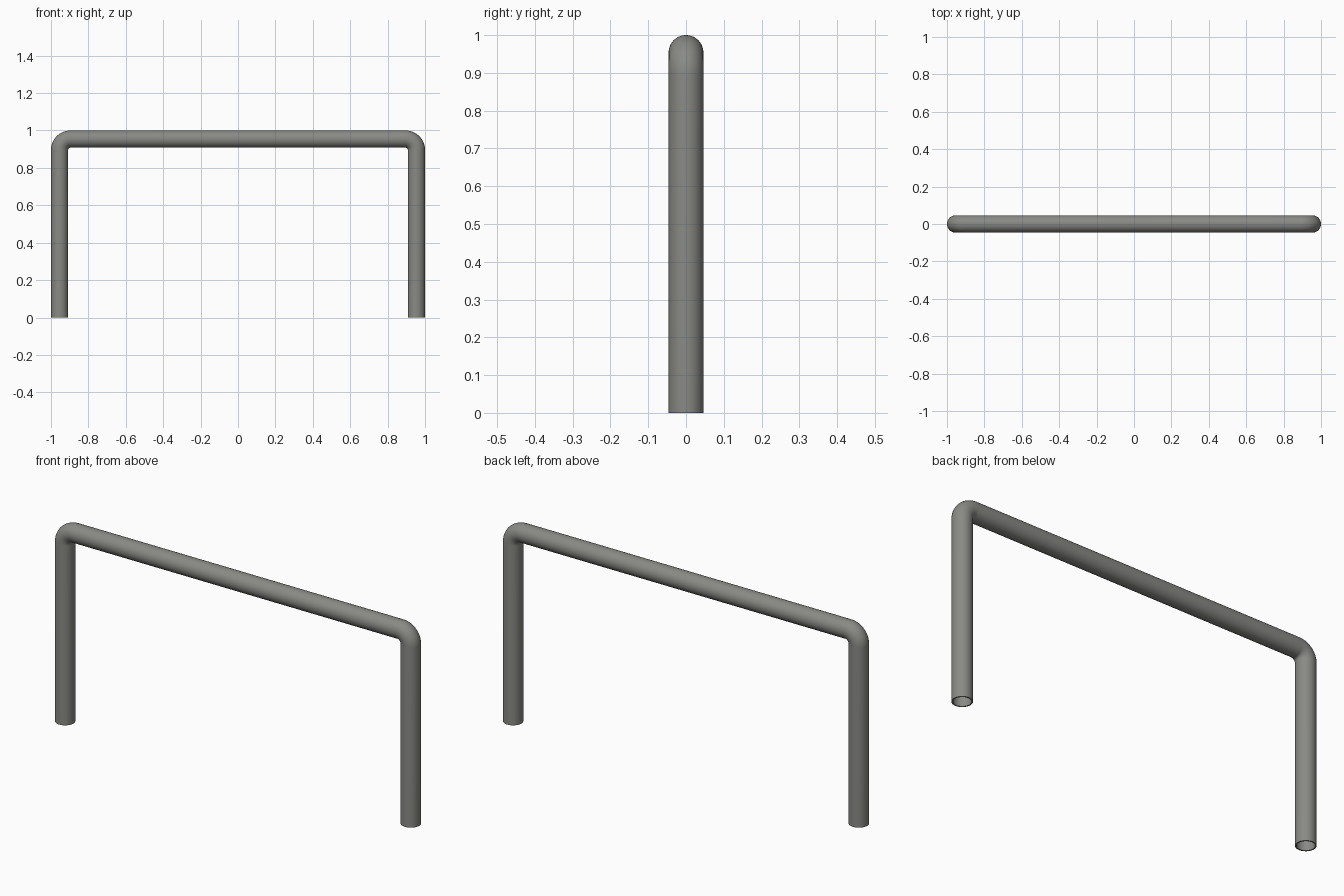
import bpy, bmesh, math
from mathutils import Vector

if "Cube" in bpy.data.objects:
    bpy.data.objects.remove(bpy.data.objects["Cube"])

R_OUT, R_IN = 0.046, 0.040      # pipe outer and inner radius
BEND = 0.058                    # centreline bend radius
X, Z = 1 - R_OUT, 1 - R_OUT     # centreline extents
SIDES, STEPS = 48, 16

# Centreline points with the direction across the bend (both in the xz plane)
path = [(Vector((-X, 0, 0)), Vector((-1, 0, 0)))]
for cx, start in ((-X + BEND, math.pi), (X - BEND, math.pi / 2)):
    for i in range(STEPS + 1):
        a = start - i / STEPS * math.pi / 2
        d = Vector((math.cos(a), 0, math.sin(a)))
        path.append((Vector((cx, 0, Z - BEND)) + d * BEND, d))
path.append((Vector((X, 0, 0)), Vector((1, 0, 0))))

bm = bmesh.new()


def sweep(radius):
    rings = []
    for p, d in path:
        ring = []
        for k in range(SIDES):
            t = 2 * math.pi * k / SIDES
            ring.append(bm.verts.new(
                p + d * radius * math.cos(t) + Vector((0, radius * math.sin(t), 0))))
        rings.append(ring)
    for r0, r1 in zip(rings, rings[1:]):
        bridge(r0, r1)
    return rings


def bridge(r0, r1):
    for k in range(SIDES):
        n = (k + 1) % SIDES
        bm.faces.new((r0[k], r0[n], r1[n], r1[k]))


# Outer wall, inner wall and the two open rims
outer, inner = sweep(R_OUT), sweep(R_IN)
for end in (0, -1):
    bridge(outer[end], inner[end])
bmesh.ops.recalc_face_normals(bm, faces=bm.faces)

mesh = bpy.data.meshes.new("bent_pipe")
bm.to_mesh(mesh)
bm.free()
pipe = bpy.data.objects.new("bent_pipe", mesh)
bpy.context.collection.objects.link(pipe)

mat = bpy.data.materials.new("grey_metal")
mat.diffuse_color = (0.25, 0.255, 0.235, 1)
mat.use_nodes = True
mat.node_tree.nodes["Principled BSDF"].inputs["Base Color"].default_value = mat.diffuse_color
mesh.materials.append(mat)

bpy.context.view_layer.objects.active = pipe
pipe.select_set(True)
bpy.ops.object.shade_smooth_by_angle(angle=math.radians(35))
